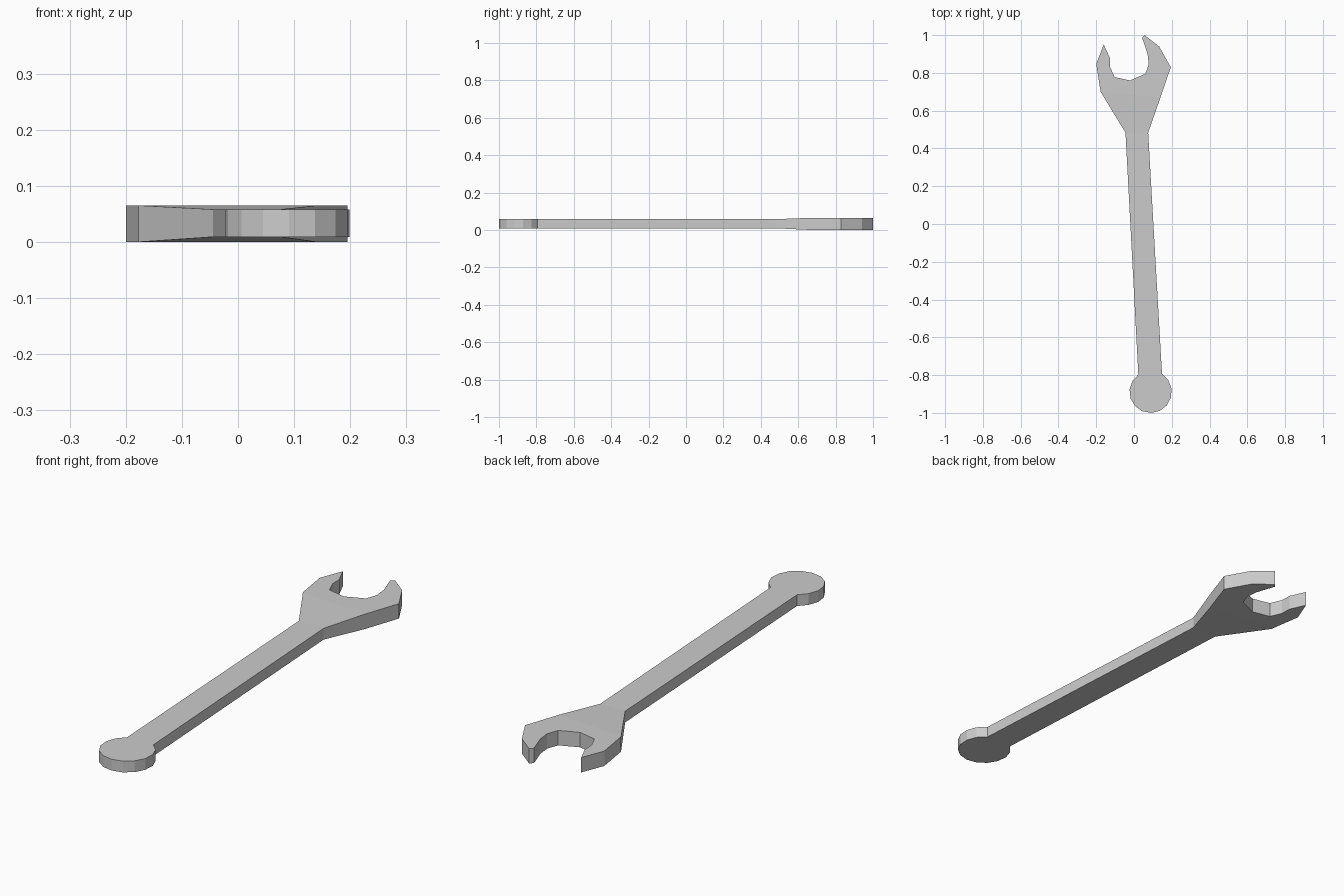
import bpy, bmesh, math

if "Cube" in bpy.data.objects:
    bpy.data.objects.remove(bpy.data.objects["Cube"])

THICK = (0.0, 0.065)    # jaw bottom / top
THIN = (0.009, 0.058)   # handle bottom / top

# Open jaw, counter-clockwise from right ramp edge to left ramp edge
jaw = [(0.14, 0.67), (0.195, 0.83), (0.133, 0.94), (0.056, 1.0), (0.043, 0.985),
       (0.072, 0.90), (0.078, 0.845), (0.06, 0.795), (-0.022, 0.76),
       (-0.103, 0.778), (-0.126, 0.83), (-0.128, 0.88), (-0.16, 0.95),
       (-0.2, 0.848), (-0.177, 0.70)]
neck = [(-0.045, 0.483), (0.075, 0.483)]

# Round end: arc running from left handle corner to right handle corner
CX, CY, R, N = 0.088, -0.888, 0.112, 12
arc = []
for i in range(N + 1):
    a = math.radians(125.5 + 292 * i / N)
    arc.append((CX + R * math.cos(a), CY + R * math.sin(a)))

bm = bmesh.new()


def ring_of_verts(side):
    """Verts of the full outline on the bottom (0) or top (1)."""
    pts = [(p, THICK[side]) for p in jaw]
    pts += [(neck[0], THIN[side])]
    pts += [(p, THIN[side]) for p in arc]
    pts += [(neck[1], THIN[side])]
    return [bm.verts.new((x, y, z)) for (x, y), z in pts]


bottom, top = ring_of_verts(0), ring_of_verts(1)
j = len(jaw)
total = len(top)

# Top and bottom: jaw, sloping neck, handle, round end
for v in (bottom, top):
    bm.faces.new(v[:j])
    bm.faces.new((v[0], v[j - 1], v[j], v[-1]))
    bm.faces.new((v[-1], v[j], v[j + 1], v[-2]))
    bm.faces.new(v[j + 1:-1])

# Side walls
for i in range(total):
    k = (i + 1) % total
    bm.faces.new((bottom[i], bottom[k], top[k], top[i]))

bmesh.ops.recalc_face_normals(bm, faces=bm.faces)
mesh = bpy.data.meshes.new("wrench")
bm.to_mesh(mesh)
bm.free()
bpy.context.collection.objects.link(bpy.data.objects.new("wrench", mesh))
